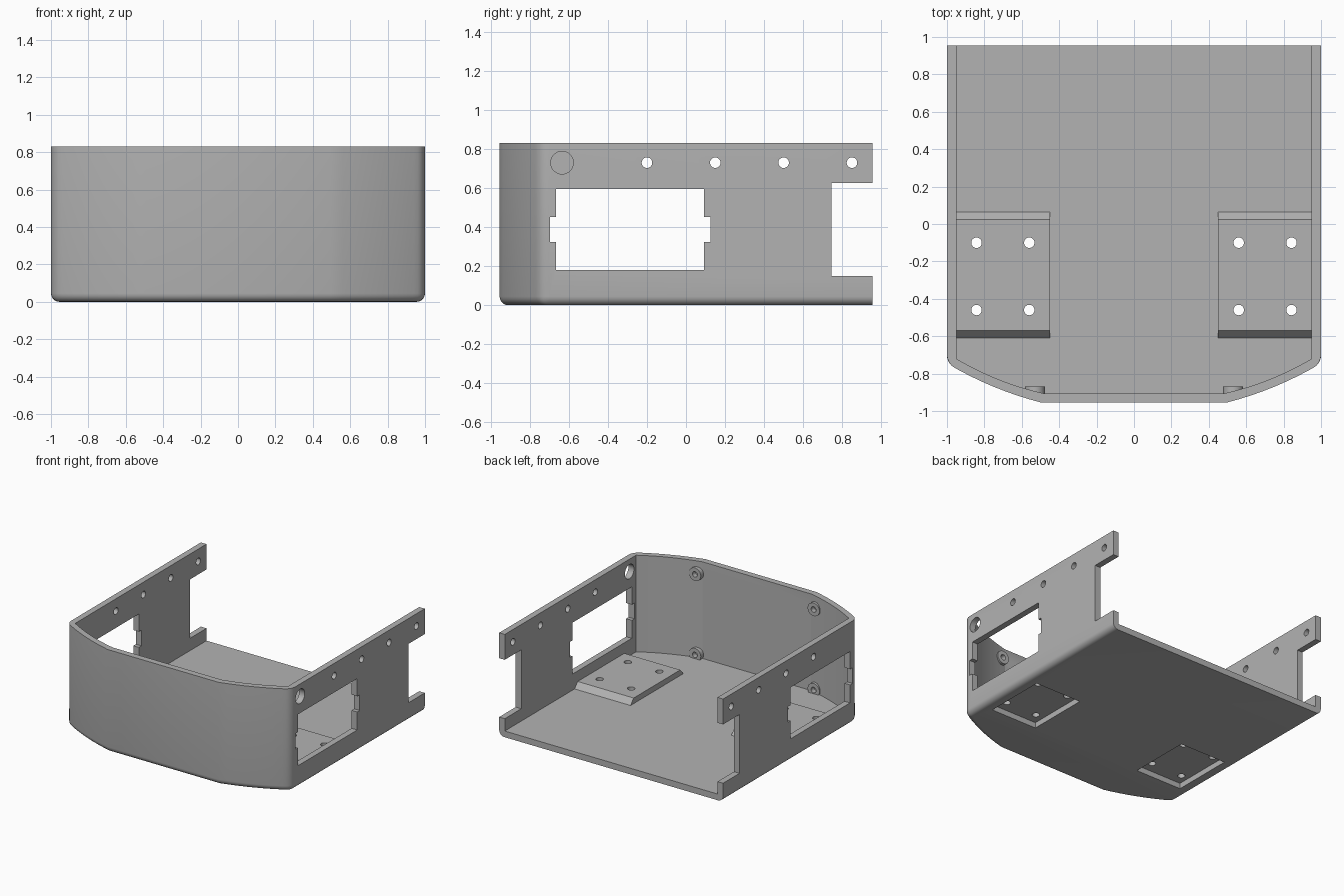
import bpy, bmesh
from mathutils import Matrix, Vector
from math import pi

if "Cube" in bpy.data.objects:
    bpy.data.objects.remove(bpy.data.objects["Cube"], do_unlink=True)

grey = bpy.data.materials.new("plain grey")
grey.use_nodes = True
grey.diffuse_color = (0.45, 0.45, 0.45, 1)
grey.node_tree.nodes["Principled BSDF"].inputs["Base Color"].default_value = (0.45, 0.45, 0.45, 1)

WALL, BACK, TOP, FLOOR = 0.05, 0.955, 0.83, 0.05


def finish(bm, name):
    bmesh.ops.recalc_face_normals(bm, faces=bm.faces)
    mesh = bpy.data.meshes.new(name)
    bm.to_mesh(mesh)
    bm.free()
    mesh.materials.append(grey)
    obj = bpy.data.objects.new(name, mesh)
    bpy.context.collection.objects.link(obj)
    return obj


def prism(points, z0, z1):
    bm = bmesh.new()
    base = bm.faces.new([bm.verts.new((x, y, z0)) for x, y in points])
    top = bmesh.ops.extrude_face_region(bm, geom=[base])["geom"]
    bmesh.ops.translate(bm, vec=(0, 0, z1 - z0),
                        verts=[v for v in top if isinstance(v, bmesh.types.BMVert)])
    return bm


def box(name, x, y, z):
    return finish(prism([(x[0], y[0]), (x[1], y[0]), (x[1], y[1]), (x[0], y[1])], *z), name)


def rod(name, centre, radius, length, axis):
    bm = bmesh.new()
    turn = {"X": Matrix.Rotation(pi / 2, 4, "Y"), "Y": Matrix.Rotation(pi / 2, 4, "X"),
            "Z": Matrix()}[axis]
    bmesh.ops.create_cone(bm, cap_ends=True, segments=32, radius1=radius, radius2=radius,
                          depth=length, matrix=Matrix.Translation(centre) @ turn)
    return finish(bm, name)


def combine(body, tool, operation):
    mod = body.modifiers.new("combine", "BOOLEAN")
    mod.operation, mod.solver, mod.object = operation, "EXACT", tool
    bpy.context.view_layer.objects.active = body
    bpy.ops.object.modifier_apply(modifier=mod.name)
    bpy.data.objects.remove(tool, do_unlink=True)


def outline(side, corner_y, front_x, front_y, back_y):
    """Plan of the tray: straight sides, bowed front corners, flat nose."""
    a, c = Vector((side, corner_y)), Vector((front_x, front_y))
    b = (a + c) / 2 + Vector((0.016, -0.036))
    steps = [i / 8 for i in range(9)]
    right = [a * (1 - t) ** 2 + b * 2 * t * (1 - t) + c * t * t for t in steps]
    half = [(side, back_y)] + [tuple(p) for p in right]
    return half + [(-x, y) for x, y in reversed(half)]


# Outer body with rounded lower edge and front corners
bm = prism(outline(1, -0.745, 0.495, -BACK, BACK), 0, TOP)
rounded = []
for e in bm.edges:
    p, q = (v.co for v in e.verts)
    low = max(p.z, q.z) < 0.001 and min(p.y, q.y) < BACK - 0.01
    corner = abs(p.z - q.z) > 0.1 and abs(p.x) > 0.99 and p.y < 0
    if low or corner:
        rounded.append(e)
bmesh.ops.recalc_face_normals(bm, faces=bm.faces)
bmesh.ops.bevel(bm, geom=rounded, offset=0.045, segments=5, profile=0.5, affect="EDGES")
tray = finish(bm, "tray")

# Open interior
inner = outline(1 - WALL, -0.72, 0.485, -BACK + WALL, BACK + 0.2)
combine(tray, finish(prism(inner, FLOOR, TOP + 0.2), "interior"), "DIFFERENCE")

# Raised mounting pads with sloped ends, and screw bosses inside the front wall
for s in (-1, 1):
    pad = prism([(-0.61, 0.03), (0.065, 0.03), (0.065, FLOOR), (0.025, FLOOR + 0.045),
                 (-0.57, FLOOR + 0.045), (-0.61, FLOOR)], 0.45, 0.96)
    for v in pad.verts:
        v.co = (s * v.co.z, v.co.x, v.co.y)
    combine(tray, finish(pad, "pad"), "UNION")
    for z in (0.08, 0.73):
        combine(tray, rod("boss", (s * 0.53, -0.895, z), 0.053, 0.05, "Y"), "UNION")
        combine(tray, rod("boss_hole", (s * 0.53, -0.88, z), 0.022, 0.06, "Y"), "DIFFERENCE")

# Pockets and screw holes under the pads
for s in (-1, 1):
    xs = sorted((s * 0.49, s * 0.905))
    combine(tray, box("pocket", xs, (-0.55, -0.04), (-0.1, 0.045)), "DIFFERENCE")
    for x in (0.56, 0.842):
        for y in (-0.10, -0.46):
            combine(tray, rod("pad_hole", (s * x, y, 0.1), 0.028, 0.4, "Z"), "DIFFERENCE")

# Side windows with end tabs, rear notches and rows of screw holes
through = (-1.5, 1.5)
for y, z in (((-0.665, 0.093), (0.18, 0.595)),
             ((-0.697, 0.125), (0.325, 0.452)),
             ((0.745, 1.2), (0.15, 0.625))):
    combine(tray, box("side_opening", through, y, z), "DIFFERENCE")
for y in (-0.20, 0.15, 0.50, 0.85):
    combine(tray, rod("side_hole", (0, y, 0.73), 0.027, 3, "X"), "DIFFERENCE")

# Large cable hole in one side only
combine(tray, rod("cable_hole", (1, -0.635, 0.73), 0.058, 0.3, "X"), "DIFFERENCE")

bpy.ops.object.select_all(action="DESELECT")
tray.select_set(True)
bpy.context.view_layer.objects.active = tray
bpy.ops.object.shade_smooth_by_angle(angle=pi / 6)
